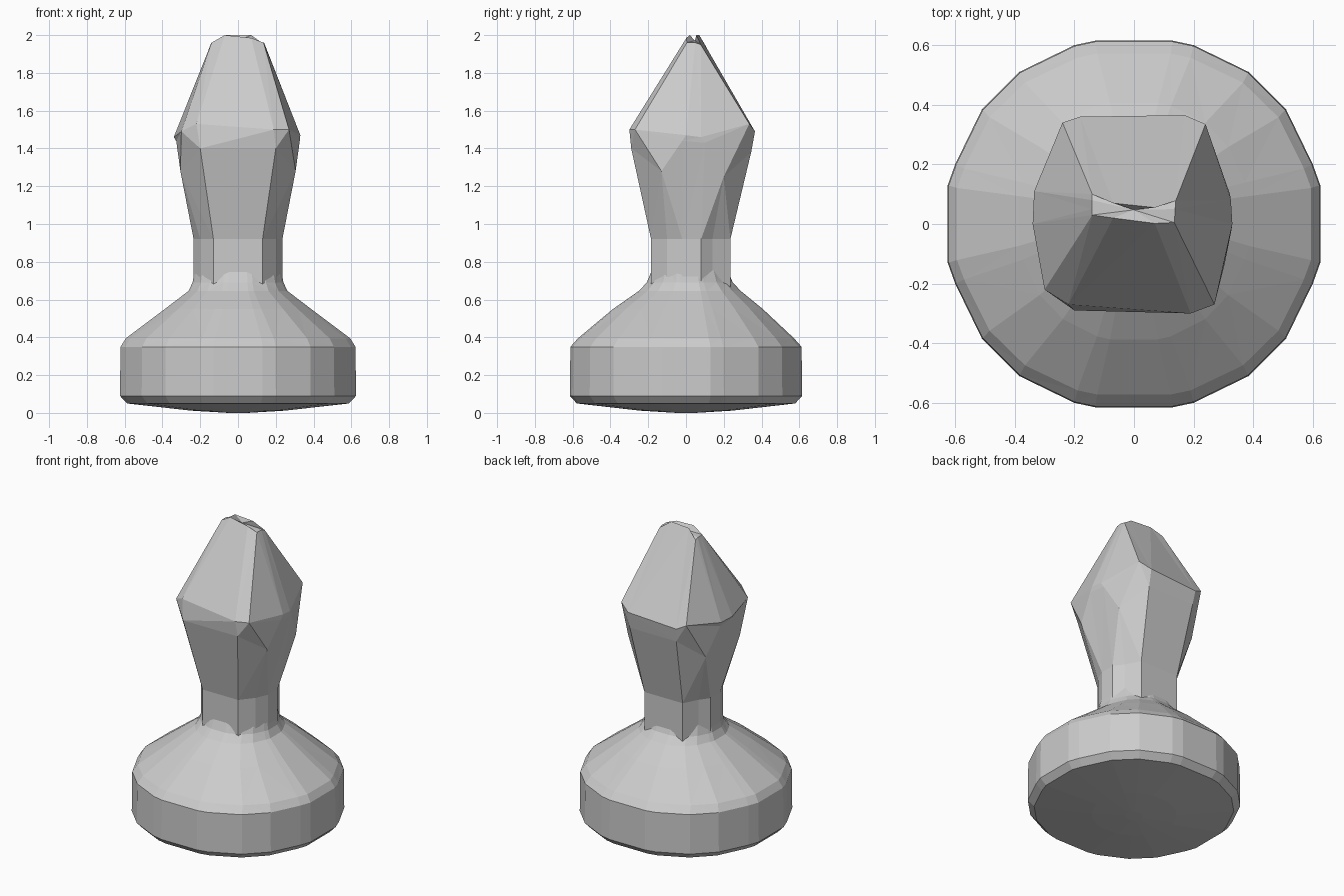
import bpy, bmesh

if "Cube" in bpy.data.objects:
    bpy.data.objects.remove(bpy.data.objects["Cube"])


def loft(name, rings):
    """Skin a stack of equal-length rings, capped at both ends."""
    bm = bmesh.new()
    loops = [[bm.verts.new(p) for p in ring] for ring in rings]
    n = len(rings[0])
    for a, b in zip(loops, loops[1:]):
        for i in range(n):
            j = (i + 1) % n
            bm.faces.new((a[i], a[j], b[j], b[i]))
    for ring in (loops[0], loops[-1]):
        c = bm.verts.new([sum(v.co[k] for v in ring) / n for k in range(3)])
        for i in range(n):
            bm.faces.new((ring[i], ring[(i + 1) % n], c))
    bmesh.ops.triangulate(bm, faces=[f for f in bm.faces if len(f.verts) > 3])
    bmesh.ops.recalc_face_normals(bm, faces=bm.faces)
    me = bpy.data.meshes.new(name)
    bm.to_mesh(me)
    bm.free()
    ob = bpy.data.objects.new(name, me)
    bpy.context.collection.objects.link(ob)
    return ob


# Base: one quarter of the chamfered outline, rotated four times
quarter = [(.625, .13), (.60, .20), (.51, .385), (.385, .51), (.20, .60), (.13, .615)]
outline = quarter + [(-x, y) for x, y in reversed(quarter)]
outline += [(-x, -y) for x, y in outline]
# z, x scale, y scale, y offset: bulging foot, drum, flared shoulder, collar
profile = [(0, .08, .08, 0), (.012, .4, .4, 0), (.05, .94, .94, 0), (.09, 1, 1, 0),
           (.35, .995, .995, 0), (.395, .95, .93, 0), (.55, .62, .645, .01),
           (.645, .42, .44, .02), (.69, .385, .37, .02), (.78, .36, .31, .02),
           (.95, .31, .27, .02)]
loft("base", [[(x * sx, y * sy + oy, z) for x, y in outline]
              for z, sx, sy, oy in profile])


# Grip: faceted head tapering down into the neck
def half_ring(z, pts):
    """Left-right symmetric ring from six right-hand points, front to back."""
    right = [(x, y, z + dz) for x, y, dz in pts]
    return right + [(-x, y, h) for x, y, h in reversed(right)]


neck_pts = [(.13, -.185, 0), (.20, -.10, 0), (.235, -.02, 0),
            (.235, .08, 0), (.19, .14, 0), (.14, .235, 0)]
neck_low = half_ring(.58, neck_pts)
neck = half_ring(.92, neck_pts)
under = half_ring(1.28, [(.20, -.29, .12), (.305, -.13, 0), (.327, -.02, .16),
                         (.322, .10, .15), (.285, .20, -.03), (.17, .345, .10)])
shoulder = [(.19, -.30, 1.50), (.27, -.27, 1.50), (.33, 0, 1.47),
            (.325, .08, 1.46), (.24, .335, 1.53), (.17, .365, 1.49),
            (-.18, .36, 1.47), (-.24, .34, 1.50), (-.335, .11, 1.46),
            (-.34, 0, 1.46), (-.30, -.22, 1.49), (-.22, -.27, 1.53)]
crown = [(.07, .002, 1.985), (.135, .005, 1.96), (.137, .03, 1.96),
         (.138, .05, 1.96), (.14, .078, 1.95), (.07, .055, 2.0),
         (-.07, .07, 2.0), (-.14, .10, 1.95), (-.141, .08, 1.96),
         (-.141, .05, 1.96), (-.14, .03, 1.96), (-.07, .02, 2.0)]
loft("grip", [neck_low, neck, under, shoulder, crown])
